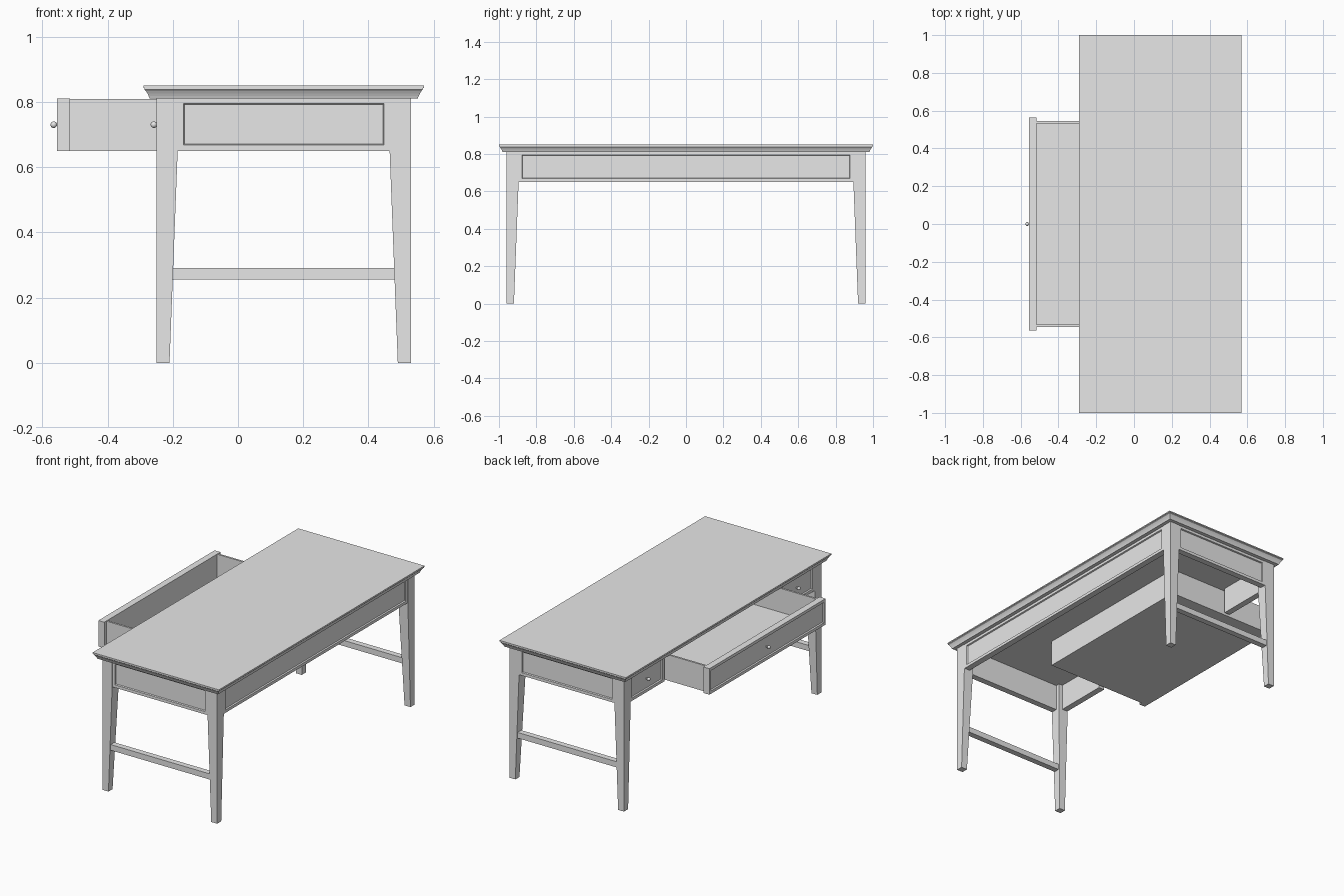
import bpy, bmesh
from mathutils import Vector

if "Cube" in bpy.data.objects:
    bpy.data.objects.remove(bpy.data.objects["Cube"], do_unlink=True)

GREY = (0.8, 0.8, 0.8, 1)
mat = bpy.data.materials.new("plain grey")
mat.use_nodes = True
mat.diffuse_color = GREY
mat.node_tree.nodes["Principled BSDF"].inputs["Base Color"].default_value = GREY

# Shared dimensions
LEFT, RIGHT, END = -0.25, 0.53, 0.96      # outer faces of the legs
LEG, FOOT = 0.065, 0.04                   # leg width above and below
LOW, HIGH = 0.65, 0.812                   # apron height range
THICK = 0.04                              # apron and drawer front thickness
DRAWER_X, DRAWER_Y = -0.555, 0.565        # open drawer front


def finish(bm, name):
    bmesh.ops.recalc_face_normals(bm, faces=bm.faces)
    mesh = bpy.data.meshes.new(name)
    bm.to_mesh(mesh)
    bm.free()
    mesh.materials.append(mat)
    obj = bpy.data.objects.new(name, mesh)
    bpy.context.collection.objects.link(obj)
    return obj


def loft(name, rings):
    """Stack rectangles (x0, x1, y0, y1, z) into a closed solid."""
    bm = bmesh.new()
    loops = [[bm.verts.new(p) for p in ((a, c, z), (b, c, z), (b, d, z), (a, d, z))]
             for a, b, c, d, z in rings]
    for low, up in zip(loops, loops[1:]):
        for i in range(4):
            j = (i + 1) % 4
            bm.faces.new((low[i], low[j], up[j], up[i]))
    bm.faces.new(loops[0])
    bm.faces.new(loops[-1])
    return finish(bm, name)


def box(name, x0, x1, y0, y1, z0, z1):
    return loft(name, [(x0, x1, y0, y1, z0), (x0, x1, y0, y1, z1)])


def panel(name, bounds, direction):
    """Board with a framed, recessed field on the side facing direction."""
    obj = box(name, *bounds)
    bm = bmesh.new()
    bm.from_mesh(obj.data)
    bm.normal_update()
    field = [f for f in bm.faces if f.normal.dot(Vector(direction)) > 0.9]
    bmesh.ops.inset_individual(bm, faces=field, thickness=0.025)
    bmesh.ops.inset_individual(bm, faces=field, thickness=0.004, depth=-0.008)
    bm.to_mesh(obj.data)
    bm.free()


def knob(name, x, y):
    bm = bmesh.new()
    bmesh.ops.create_uvsphere(bm, u_segments=16, v_segments=10, radius=0.01)
    bmesh.ops.translate(bm, verts=bm.verts, vec=(x - 0.01, y, 0.73))
    for f in bm.faces:
        f.smooth = True
    finish(bm, name)
    box(name + "_stem", x - 0.006, x + 0.012, y - 0.004, y + 0.004, 0.726, 0.734)


# Moulded table top: (inset, height) from the bottom up
edge = [(0.019, 0.81), (0.016, 0.818), (0.012, 0.826), (0.007, 0.834),
        (0.003, 0.838), (0.003, 0.842), (0, 0.843), (0, 0.85)]
loft("table_top", [(-0.29 + i, 0.57 - i, i - 1, 1 - i, z) for i, z in edge])

# Tapered legs, straight on the two outer faces
for side, x, sx in (("right", LEFT, 1), ("left", RIGHT, -1)):
    for end, sy in (("front", 1), ("back", -1)):
        y = -END * sy
        loft(f"{end}_{side}_leg",
             [(x, x + sx * w, y, y + sy * w, z)
              for w, z in ((FOOT, 0), (LEG, LOW), (LEG, HIGH))])

# End aprons, stretchers and the closed drawer fronts
for end, s in (("front", -1), ("back", 1)):
    outer, inner = s * (END - 0.002), s * (END - THICK)
    panel(f"{end}_apron", (LEFT + LEG, RIGHT - LEG, min(outer, inner),
                           max(outer, inner), LOW, HIGH), (0, s, 0))
    mid = s * 0.936
    box(f"{end}_stretcher", LEFT + 0.045, RIGHT - 0.045,
        mid - 0.018, mid + 0.018, 0.255, 0.29)
    a, b = s * DRAWER_Y, s * (END - LEG)
    panel(f"{end}_drawer_front", (LEFT + 0.002, LEFT + THICK, min(a, b), max(a, b),
                                  LOW, HIGH), (-1, 0, 0))
    knob(f"{end}_drawer_knob", LEFT + 0.002, (a + b) / 2)

# Long apron
panel("long_apron", (RIGHT - THICK, RIGHT - 0.002, LEG - END, END - LEG, LOW, HIGH), (1, 0, 0))

# Open middle drawer
x0, x1, wall, half, top = DRAWER_X + THICK, 0.165, 0.012, 0.545, 0.809
panel("middle_drawer_front", (DRAWER_X, x0, -DRAWER_Y, DRAWER_Y, LOW, top + 0.001), (-1, 0, 0))
knob("middle_drawer_knob", DRAWER_X, 0)
box("drawer_floor", x0, x1, -half, half, LOW, LOW + wall)
box("drawer_back", x1 - wall, x1, -half, half, LOW + wall, top)
for end, s in (("front", -1), ("back", 1)):
    ys = sorted((s * half, s * (half - wall)))
    box(f"drawer_{end}_side", x0, x1 - wall, *ys, LOW + wall, top)
